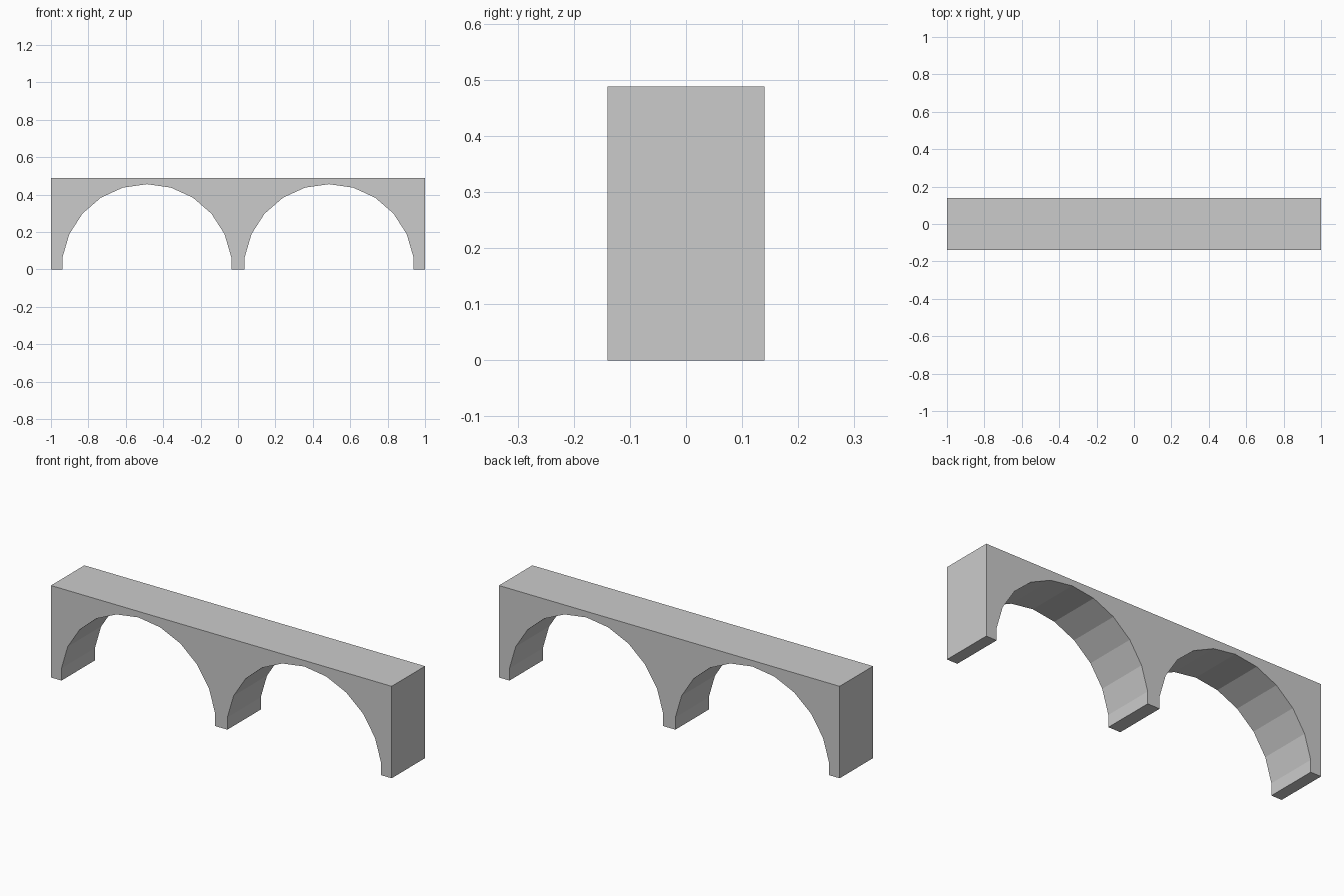
import bpy, bmesh, math

if "Cube" in bpy.data.objects:
    bpy.data.objects.remove(bpy.data.objects["Cube"])

HALF_LENGTH, HALF_DEPTH, HEIGHT = 1.0, 0.14, 0.488
ARCH_X, ARCH_R, SIDES = 0.487, 0.456, 22


def arch(cx):
    """Half of a low-poly circle, left foot to right foot, with upright lowest facets."""
    step = 2 * math.pi / SIDES
    inner = ARCH_R * math.cos(step / 2)
    pts = [(cx - inner, 0)]
    for i in range(SIDES // 2):
        a = math.pi - (i + 0.5) * step
        pts.append((cx + ARCH_R * math.cos(a), ARCH_R * math.sin(a)))
    return pts + [(cx + inner, 0)]


# Front profile: block outline with two arched openings
profile = [(-HALF_LENGTH, 0)] + arch(-ARCH_X) + arch(ARCH_X)
profile += [(HALF_LENGTH, 0), (HALF_LENGTH, HEIGHT), (-HALF_LENGTH, HEIGHT)]

# Extrude the profile through the depth of the bridge
bm = bmesh.new()
face = bm.faces.new([bm.verts.new((x, -HALF_DEPTH, z)) for x, z in profile])
result = bmesh.ops.extrude_face_region(bm, geom=[face], use_keep_orig=True)
back = [v for v in result["geom"] if isinstance(v, bmesh.types.BMVert)]
bmesh.ops.translate(bm, verts=back, vec=(0, 2 * HALF_DEPTH, 0))
bmesh.ops.recalc_face_normals(bm, faces=bm.faces[:])

mesh = bpy.data.meshes.new("arched_bridge")
bm.to_mesh(mesh)
bm.free()
bridge = bpy.data.objects.new("arched_bridge", mesh)
bpy.context.collection.objects.link(bridge)
